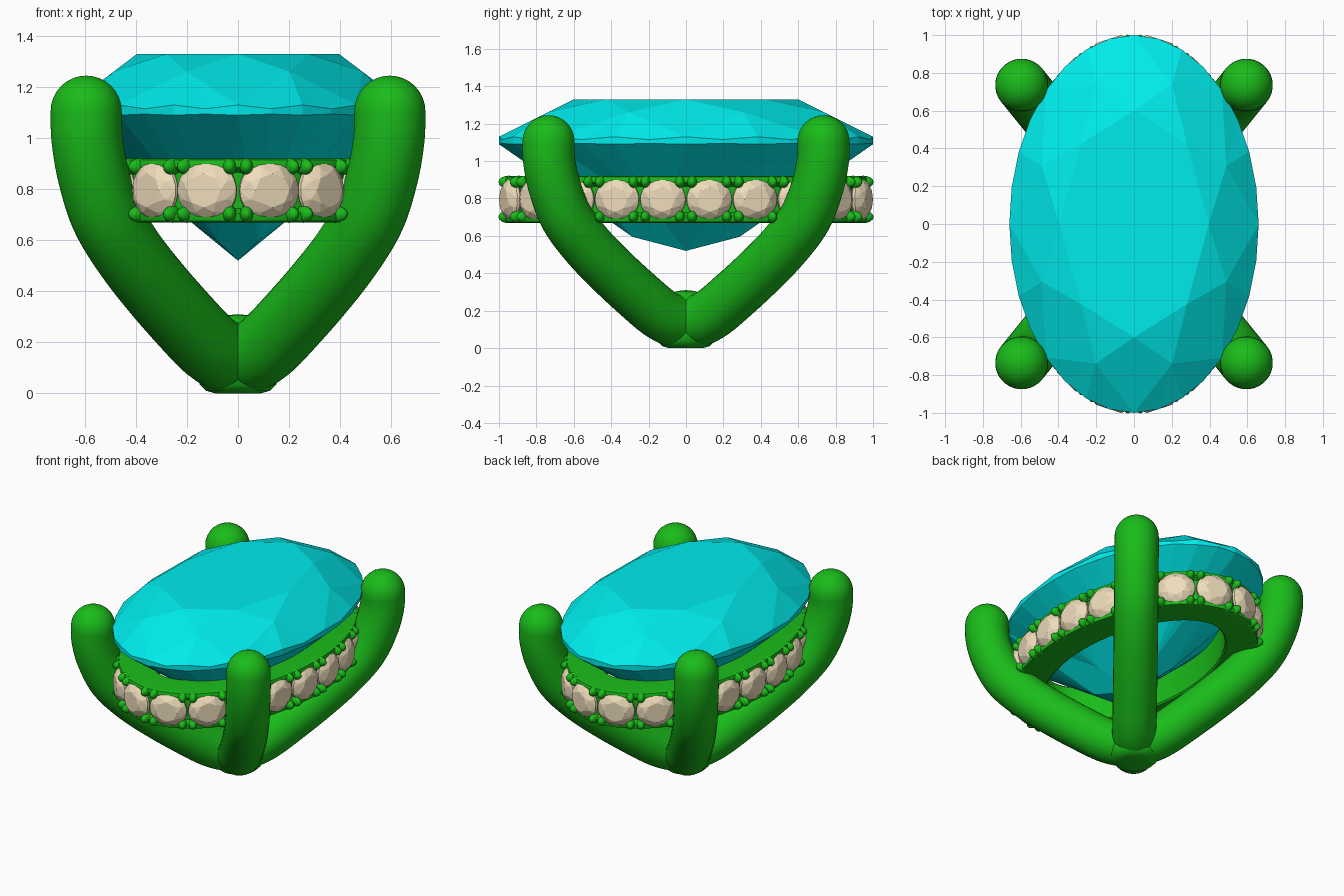
import bpy, bmesh, math
from mathutils import Vector, Matrix

if "Cube" in bpy.data.objects:
    bpy.data.objects.remove(bpy.data.objects["Cube"])

def material(name, rgb):
    m = bpy.data.materials.new(name)
    m.diffuse_color = (*rgb, 1)
    m.use_nodes = True
    m.node_tree.nodes["Principled BSDF"].inputs["Base Color"].default_value = m.diffuse_color
    return m

GREEN = material("green metal", (0.01, 0.5, 0.01))
CYAN = material("cyan gem", (0.0, 0.83, 0.83))
CREAM = material("cream stone", (0.86, 0.72, 0.5))

def finish(bm, name, mat, smooth=False):
    bmesh.ops.recalc_face_normals(bm, faces=bm.faces)
    me = bpy.data.meshes.new(name)
    bm.to_mesh(me)
    bm.free()
    me.materials.append(mat)
    ob = bpy.data.objects.new(name, me)
    bpy.context.collection.objects.link(ob)
    if smooth:
        bpy.ops.object.select_all(action='DESELECT')
        ob.select_set(True)
        bpy.context.view_layer.objects.active = ob
        bpy.ops.object.shade_smooth_by_angle(angle=math.radians(40))
    return ob

def brilliant(bm, rx, ry, table, z_table, z_up, z_low, wave, z_culet, z_pav, mtx=Matrix()):
    """Round brilliant cut stretched to an oval; z_pav(angle) is the lower facet height."""
    def v(i, s, z):  # i counts 32nds of a turn
        a = math.tau * i / 32
        return bm.verts.new(mtx @ Vector((rx * s * math.cos(a), ry * s * math.sin(a), z)))
    tab = [v(4 * i, table, z_table) for i in range(8)]
    zm = z_table - (z_table - z_up) * (0.8 * math.cos(math.pi / 8) - table) / (1 - table)
    mid = [v(4 * i + 2, 0.8, zm) for i in range(8)]
    up = [v(i, 1, z_up - wave * (i % 2)) for i in range(32)]
    low = [v(i, 1, z_low + wave * 0.3 * (i % 2)) for i in range(32)]
    pav = [v(4 * i + 2, 0.31, z_pav(math.tau * (4 * i + 2) / 32)) for i in range(8)]
    tip = v(0, 0, z_culet)
    f = bm.faces.new
    f(tab)
    for i in range(32):
        f((up[i], low[i], low[(i + 1) % 32], up[(i + 1) % 32]))
    for i in range(8):
        j, k, n = (i + 1) % 8, 4 * i, (4 * i + 4) % 32
        f((tab[i], mid[i], tab[j]))                       # star
        f((tab[i], mid[i - 1], up[k], mid[i]))            # kite
        f((pav[i], low[k], pav[i - 1], tip))              # pavilion main
        for a in (k, k + 1, k + 2, k + 3):                # halves
            b = (a + 1) % 32
            f((mid[i], up[a], up[b]))
            f((pav[i], low[b], low[a]))

# Large oval centre gem
bm = bmesh.new()
brilliant(bm, 0.66, 1.0, 0.6, 1.33, 1.13, 1.09, 0.015, 0.52,
          lambda a: 0.595 + 0.08 * (abs(math.cos(a)) > 0.7))
finish(bm, "centre_gem", CYAN)

# Four curved claws meeting at the base: (outward fraction, height) path
PATH = [(0, .14), (.1, .15), (.2, .19), (.33, .27), (.53, .405), (.72, .55),
        (.87, .70), (.955, .86), (.995, 1.0), (1, 1.105)]
R = 0.14

def catmull(pts, steps=5):
    pts = [pts[0]] + pts + [pts[-1]]
    out = []
    for p0, p1, p2, p3 in zip(pts, pts[1:], pts[2:], pts[3:]):
        for s in range(steps):
            t = s / steps
            out.append(0.5 * (2 * p1 + (p2 - p0) * t + (2 * p0 - 5 * p1 + 4 * p2 - p3) * t * t
                              + (3 * p1 - p0 - 3 * p2 + p3) * t ** 3))
    return out + [pts[-1]]

def claw(name, sx, sy):
    c = catmull([Vector((.595 * sx * t, .735 * sy * t, z)) for t, z in PATH])
    side = Vector((-.735 * sy, .595 * sx, 0)).normalized()
    rings = []
    n = len(c)
    for i, p in enumerate(c):
        d = (c[min(i + 1, n - 1)] - c[max(i - 1, 0)]).normalized()
        rings.append((p, d, R))
    for k in range(1, 8):  # rounded tip
        a = k * math.pi / 16
        rings.append((c[-1] + Vector((0, 0, R * math.sin(a))), Vector((0, 0, 1)), R * math.cos(a)))
    bm = bmesh.new()
    loops = []
    for p, d, r in rings:
        o = d.cross(side)
        loops.append([bm.verts.new(p + r * (side * math.cos(math.tau * j / 32) + o * math.sin(math.tau * j / 32)))
                      for j in range(32)])
    for a, b in zip(loops, loops[1:]):
        for j in range(32):
            bm.faces.new((a[j], a[(j + 1) % 32], b[(j + 1) % 32], b[j]))
    tip = bm.verts.new(c[-1] + Vector((0, 0, R)))
    for j in range(32):
        bm.faces.new((loops[-1][j], loops[-1][(j + 1) % 32], tip))
    bm.faces.new(loops[0])
    finish(bm, name, GREEN, True)

for fb, sy in (("front", -1), ("back", 1)):
    for lr, sx in (("left", -1), ("right", 1)):
        claw(f"{fb}_{lr}_claw", sx, sy)

# Rounded foot where the claws join
bm = bmesh.new()
prof = [(0, 0), (.09, 0), (.125, .01), (.15, .035), (.16, .08), (.15, .2), (.1, .28), (.05, .305), (0, .31)]
bmesh.ops.spin(bm, geom=(lambda vs: vs + [bm.edges.new(e) for e in zip(vs, vs[1:])])(
    [bm.verts.new((x, 0, z)) for x, z in prof]), cent=(0, 0, 0), axis=(0, 0, 1),
    angle=math.tau, steps=32, use_duplicate=False)
bmesh.ops.remove_doubles(bm, verts=bm.verts, dist=1e-4)
finish(bm, "foot", GREEN, True)

# Oval gallery rail: rounded box section swept round an ellipse
EA, EB = 0.61, 0.96

def on_oval(a):
    p = Vector((EA * math.cos(a), EB * math.sin(a), 0))
    n = Vector((EB * math.cos(a), EA * math.sin(a), 0)).normalized()
    return p, n

sec = [(-.19, .67), (-.02, .67), (.005, .675), (.01, .69), (.01, .705), (-.02, .725), (-.02, .865),
       (.01, .885), (.01, .90), (.005, .915), (-.02, .92), (-.19, .92), (-.20, .91), (-.20, .68)]
bm = bmesh.new()
N = 128
loops = []
for i in range(N):
    p, n = on_oval(math.tau * i / N)
    loops.append([bm.verts.new(p + n * o + Vector((0, 0, z))) for o, z in sec])
for i in range(N):
    a, b = loops[i], loops[(i + 1) % N]
    for j in range(len(sec)):
        k = (j + 1) % len(sec)
        bm.faces.new((a[j], a[k], b[k], b[j]))
finish(bm, "gallery_rail", GREEN, True)

# 40 equal arc-length stations: odd ones carry stones, even ones carry bead groups
M = 8000
arc = [0.0]
for i in range(M):
    arc.append(arc[-1] + (on_oval(math.tau * (i + 1) / M)[0] - on_oval(math.tau * i / M)[0]).length)
stations, k = [], 0
for s in range(40):
    while arc[k] < arc[-1] * s / 40:
        k += 1
    stations.append(math.tau * k / M)

stones, beads = bmesh.new(), bmesh.new()
for s, a in enumerate(stations):
    p, n = on_oval(a)
    t = Vector((0, 0, 1)).cross(n)
    frame = Matrix((t, Vector((0, 0, 1)), n)).transposed().to_4x4()
    base = Matrix.Translation(p + Vector((0, 0, .795))) @ frame
    if s % 2:
        brilliant(stones, .121, .115, .58, .04, 0, -.015, .002, -.09, lambda a: -.07, base)
    else:
        for dt in (-.033, .033):
            for dz in (-.093, .093):
                bmesh.ops.create_uvsphere(beads, u_segments=12, v_segments=8, radius=1,
                    matrix=base @ Matrix.Translation((dt, dz, -.012)) @ Matrix.Diagonal((.028, .034, .055, 1)))
finish(stones, "rail_stones", CREAM)
finish(beads, "stone_beads", GREEN, True)
